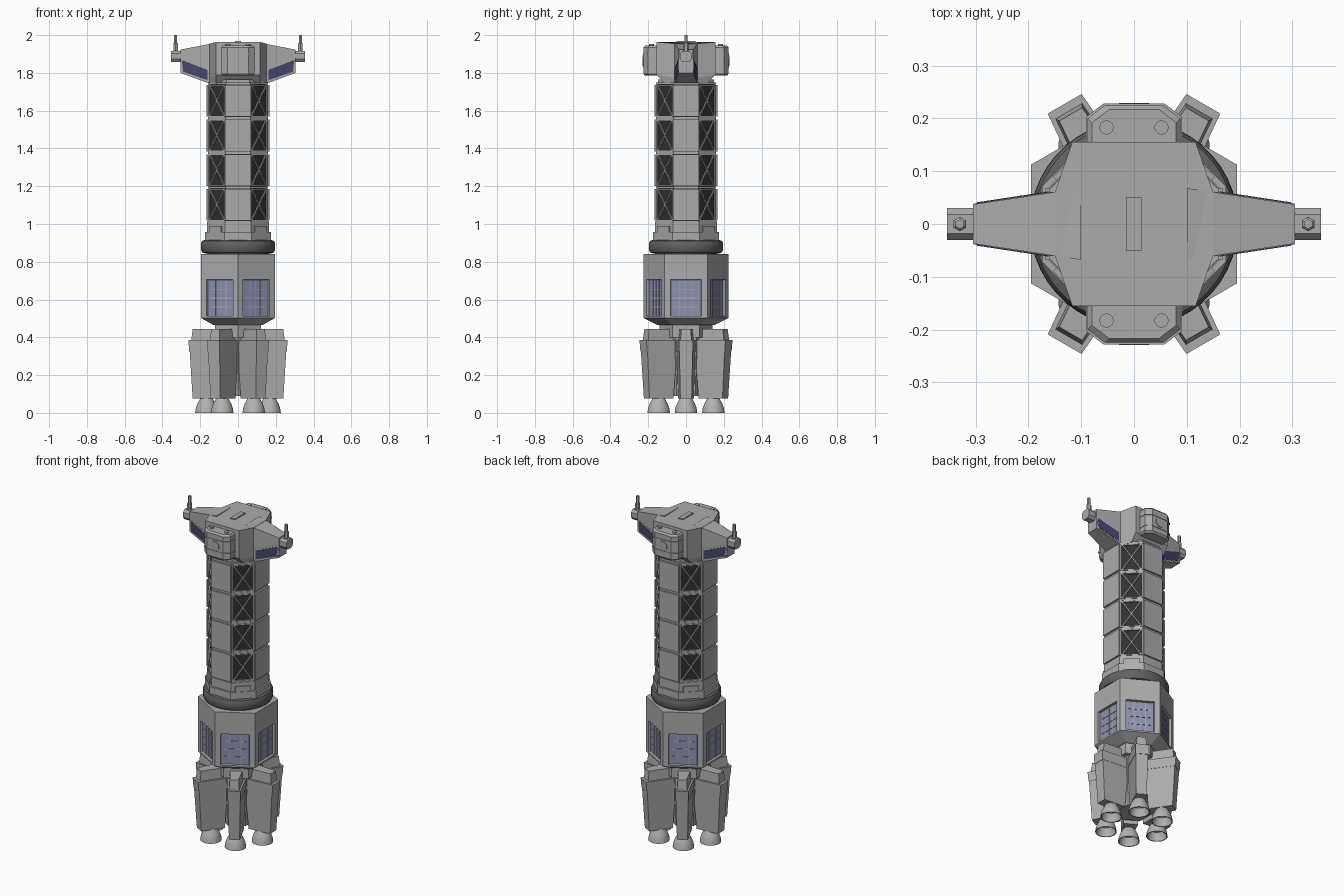
import bpy, bmesh, math
from mathutils import Matrix, Vector

if "Cube" in bpy.data.objects:
    bpy.data.objects.remove(bpy.data.objects["Cube"])


def material(name, r, g, b):
    m = bpy.data.materials.new(name)
    m.diffuse_color = (r, g, b, 1)
    m.use_nodes = True
    m.node_tree.nodes["Principled BSDF"].inputs["Base Color"].default_value = m.diffuse_color
    return m


HULL = material("hull grey", .41, .41, .41)
NOZZLE = material("nozzle grey", .45, .45, .45)
DARK = material("truss dark", .03, .03, .03)
RUBBER = material("ring grey", .12, .12, .12)
BLUE = material("window blue", .26, .28, .43)
NAVY = material("cockpit navy", .06, .06, .15)


def finish(name, bm, mats, smooth=False):
    bmesh.ops.recalc_face_normals(bm, faces=bm.faces)
    me = bpy.data.meshes.new(name)
    bm.to_mesh(me)
    bm.free()
    for m in mats:
        me.materials.append(m)
    ob = bpy.data.objects.new(name, me)
    bpy.context.collection.objects.link(ob)
    if smooth:
        bpy.ops.object.select_all(action='DESELECT')
        ob.select_set(True)
        bpy.context.view_layer.objects.active = ob
        bpy.ops.object.shade_smooth_by_angle(angle=math.radians(40))
    return ob


def add_loft(bm, rings, angle=0):
    """Skin a list of equal-length point rings, capped, turned about z."""
    rot = Matrix.Rotation(math.radians(angle), 4, 'Z')
    vs = [[bm.verts.new(rot @ Vector(p)) for p in r] for r in rings]
    n = len(vs[0])
    for a, b in zip(vs, vs[1:]):
        for i in range(n):
            bm.faces.new((a[i], a[(i + 1) % n], b[(i + 1) % n], b[i]))
    bm.faces.new(vs[0])
    bm.faces.new(vs[-1])


def loft(name, rings, mat, angle=0, smooth=False):
    bm = bmesh.new()
    add_loft(bm, rings, angle)
    return finish(name, bm, [mat], smooth)


def ngon(n, apothem, z, cx=0, cy=0):
    """Regular polygon with a flat side facing +x."""
    r = apothem / math.cos(math.pi / n)
    return [(cx + r * math.cos((2 * i + 1) * math.pi / n),
             cy + r * math.sin((2 * i + 1) * math.pi / n), z) for i in range(n)]


def trap(r0, r1, w0, w1, z):
    """Trapezoid: half width w0 at x=r0, w1 at x=r1."""
    return [(r0, -w0, z), (r1, -w1, z), (r1, w1, z), (r0, w0, z)]


def box(x0, x1, y0, y1, z0, z1):
    return [[(x0, y0, z), (x1, y0, z), (x1, y1, z), (x0, y1, z)] for z in (z0, z1)]


# ---- engine cluster: six pods with bell nozzles
for k in range(6):
    a = 60 * k
    loft(f"engine_pod_{k}", [trap(.10, .24, .041, .030, .075),
                             trap(.085, .256, .050, .035, .33)], HULL, a)
    loft(f"pod_collar_{k}", [trap(.082, .258, .052, .036, .325),
                             trap(.08, .263, .053, .037, .385)], HULL, a)
    loft(f"pod_cap_{k}", [trap(.10, .247, .040, .029, .385),
                          trap(.11, .240, .035, .025, .445)], HULL, a)
    bell = [(.025, .09), (.036, .07), (.048, .048), (.056, .025), (.060, 0),
            (.055, 0), (.050, .025), (.040, .048), (.015, .06)]
    loft(f"engine_nozzle_{k}", [ngon(24, r, z, .167) for r, z in bell], NOZZLE, a, True)

loft("engine_core", [ngon(6, .085, .09), ngon(6, .10, .44)], HULL)
loft("engine_neck", [ngon(6, .122, .40), ngon(6, .122, .48)], HULL)

# ---- six-sided habitat with recessed windows
bm = bmesh.new()
add_loft(bm, [ngon(6, .13, .465), ngon(6, .195, .502), ngon(6, .195, .84)])
walls = [f for f in bm.faces if abs(f.normal.z) < .1 and f.calc_area() > .05]
bm.normal_update()
walls = [f for f in bm.faces if len(f.verts) == 4 and abs(f.normal.z) < .1]
bmesh.ops.recalc_face_normals(bm, faces=bm.faces)
bmesh.ops.inset_individual(bm, faces=walls, thickness=.045)
for f in walls:
    for v in f.verts:
        v.co.z = .705 if v.co.z > .65 else .512
bmesh.ops.inset_individual(bm, faces=walls, thickness=.003, depth=-.014)
for f in walls:
    f.material_index = 1
finish("habitat", bm, [HULL, BLUE])

# window bars
bm = bmesh.new()
for k in range(6):
    for y in (-.033, 0, .033):
        add_loft(bm, box(.178, .184, y - .002, y + .002, .515, .702), 60 * k)
    for z in (.56, .608, .655):
        add_loft(bm, box(.178, .184, -.063, .063, z - .002, z + .002), 60 * k)
finish("window_bars", bm, [HULL])

# ---- rounded ring and trunk base
loft("ring_seat", [ngon(24, .165, .83), ngon(24, .165, .92)], HULL)
tyre = [(.178, .845), (.190, .850), (.196, .862), (.197, .88), (.196, .898), (.190, .910), (.178, .915)]
loft("docking_ring", [ngon(48, r, z) for r, z in tyre], RUBBER, 0, True)
loft("trunk_collar", [ngon(8, .174, .912), ngon(8, .174, .958)], HULL)
loft("trunk_base", [ngon(8, .163, .955), ngon(8, .163, 1.012)], HULL)

# ---- trunk: dark core, four bays of panels and cross-braced trusses
Z0, PITCH = 1.01, .1835
loft("trunk_core", [ngon(8, .153, 1.0), ngon(8, .153, 1.745)], DARK)
panels, truss, bands = bmesh.new(), bmesh.new(), bmesh.new()


def strut(bm, u0, z0, u1, z1, w, angle):
    """Flat bar on a trunk side between two (u, z) points."""
    d = Vector((u1 - u0, z1 - z0)).normalized() * w
    ring = [[(r, u + s * d.y, z - s * d.x) for r, s in ((.15, -1), (.161, -1), (.161, 1), (.15, 1))]
            for u, z in ((u0, z0), (u1, z1))]
    add_loft(bm, ring, angle)


for i in range(4):
    lo, hi = Z0 + i * PITCH + .008, Z0 + (i + 1) * PITCH - .008
    for k in range(4):
        add_loft(panels, [trap(.14, .168, .068, .068, lo), trap(.14, .168, .068, .068, hi)], 90 * k)
        a = 45 + 90 * k
        for s in (-1, 1):
            strut(truss, -s * .056, lo, s * .056, hi, .0035, a)
            strut(truss, s * .061, lo, s * .061, hi, .005, a)
        strut(truss, -.06, lo + .003, .06, lo + .003, .004, a)
        strut(truss, -.06, hi - .003, .06, hi - .003, .004, a)
for i in range(5):
    z = Z0 + i * PITCH
    add_loft(bands, [ngon(8, .160, z - .006), ngon(8, .160, z + .006)])
for k in range(4):
    add_loft(bands, box(.15, .171, -.045, .045, .958, .99), 45 + 90 * k)
finish("trunk_panels", panels, [HULL])
finish("trunk_truss", truss, [HULL])
finish("trunk_bands", bands, [HULL])
loft("head_neck", [ngon(8, .148, 1.735), ngon(8, .148, 1.765)], HULL)


# ---- command head: eight-sided centre
def head(y, z, z_side):
    q = [(.15, -.06, z_side), (.15, .06, z_side), (.117, y, z), (-.117, y, z)]
    return q + [(-.15, .06, z_side), (-.15, -.06, z_side), (-.117, -y, z), (.117, -y, z)]


loft("head_centre", [head(.115, 1.745, 1.745), head(.155, 1.79, 1.775), head(.155, 1.963, 1.955)], HULL)
loft("roof_plate", box(-.015, .015, -.05, .05, 1.958, 1.968), HULL)


def half_y(x):
    return .068 - (x - .1) * .151


wing = [(.1, 1.963), (.305, 1.923), (.305, 1.80), (.155, 1.745), (.1, 1.745)]
glass = [(.162, 1.762), (.290, 1.806), (.298, 1.868), (.162, 1.816)]
frame = [(.154, 1.752), (.298, 1.801), (.304, 1.878), (.154, 1.824)]
for side, a in (("right", 0), ("left", 180)):
    # wings with front and back windows
    loft(side + "_wing", [[(x, s * half_y(x), z) for x, z in wing] for s in (-1, 1)], HULL, a)
    for s, where in ((-1, "a"), (1, "b")):
        loft(f"{side}_window_frame_{where}", [[(x, s * (half_y(x) + d), z) for x, z in frame]
                                              for d in (-.004, .0015)], HULL, a)
        loft(f"{side}_wing_window_{where}", [[(x, s * (half_y(x) + d), z) for x, z in glass]
                                             for d in (-.004, .003)], NAVY, a)
    # wing tip block and antenna
    tip = [(-.03, 1.873), (-.018, 1.857), (.018, 1.857), (.03, 1.873), (.03, 1.903), (.018, 1.917),
           (-.018, 1.917), (-.03, 1.903)]
    loft(side + "_tip_block", [[(x, y, z) for y, z in tip] for x in (.300, .354)], HULL, a)
    loft(side + "_antenna", [ngon(6, r, z, .33) for r, z in
                             ((.012, 1.91), (.012, 1.955), (.008, 1.96), (.008, 2.0))], HULL, a)

# ---- equipment boxes on the front and back of the head
for side, a in (("back", 90), ("front", -90)):
    def plan(z, g=0):
        return [(.14, -.088 - g, z), (.200 + g, -.088 - g, z), (.225 + g, -.055 - g, z),
                (.225 + g, .055 + g, z), (.200 + g, .088 + g, z), (.14, .088 + g, z)]
    loft(side + "_equipment_box", [plan(1.785, -.008), plan(1.795), plan(1.935), plan(1.945, -.008)], HULL, a)
    for j, z in enumerate((1.83, 1.90)):
        loft(f"{side}_box_rib_{j}", [plan(z - .005, .003), plan(z + .005, .003)], HULL, a)
    for j, y in enumerate((-.052, .052)):
        loft(f"{side}_box_cap_{j}", [ngon(16, .013, z, .183, y) for z in (1.94, 1.953)], HULL, a)
    disc = ngon(20, .028, 0)
    loft(side + "_box_hatch", [[(r, p[0], 1.865 + p[1]) for p in disc] for r in (.22, .229)], HULL, a)
